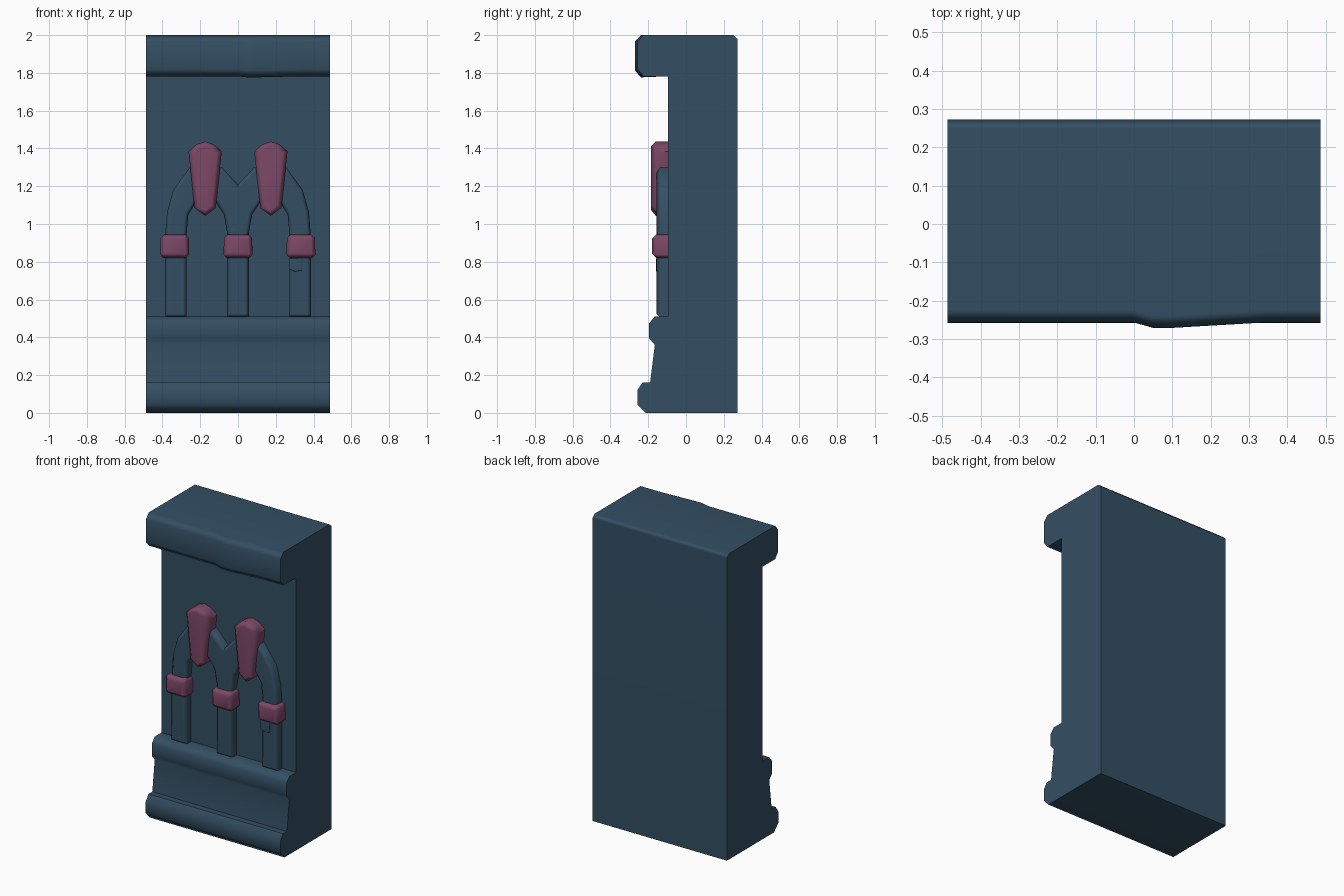
import bpy, bmesh, math

if "Cube" in bpy.data.objects:
    bpy.data.objects.remove(bpy.data.objects["Cube"])


def material(name, rgb):
    m = bpy.data.materials.new(name)
    m.diffuse_color = (*rgb, 1)
    m.use_nodes = True
    m.node_tree.nodes["Principled BSDF"].inputs["Base Color"].default_value = m.diffuse_color
    return m


SLATE = material("slate blue stone", (0.034, 0.078, 0.125))
ROSE = material("dusty rose stone", (0.20, 0.063, 0.13))


def finish(name, bm, mat):
    bmesh.ops.recalc_face_normals(bm, faces=bm.faces[:])
    me = bpy.data.meshes.new(name)
    bm.to_mesh(me)
    bm.free()
    ob = bpy.data.objects.new(name, me)
    bpy.context.collection.objects.link(ob)
    me.materials.append(mat)
    bpy.ops.object.select_all(action='DESELECT')
    ob.select_set(True)
    bpy.context.view_layer.objects.active = ob
    bpy.ops.object.shade_smooth_by_angle(angle=math.radians(55))
    wn = ob.modifiers.new("face weighted normals", 'WEIGHTED_NORMAL')
    wn.keep_sharp = True
    return ob


def relief(name, outline, front, bevel, mat, back=-0.085):
    """Plate with an x-z outline, standing off the wall, front rim bevelled."""
    bm = bmesh.new()
    rear = [bm.verts.new((x, back, z)) for x, z in outline]
    fore = [bm.verts.new((x, front, z)) for x, z in outline]
    bm.faces.new(rear)
    bm.faces.new(fore)
    n = len(outline)
    for i in range(n):
        j = (i + 1) % n
        bm.faces.new((rear[i], rear[j], fore[j], fore[i]))
    bmesh.ops.recalc_face_normals(bm, faces=bm.faces[:])
    rim = [e for e in bm.edges if all(v in fore for v in e.verts)]
    bmesh.ops.bevel(bm, geom=rim, offset=bevel, segments=1, affect='EDGES', profile=0.5)
    return finish(name, bm, mat)


# Wall with plinth and cornice: y-z profile swept along x
profile = [(0.272, 0), (-0.215, 0), (-0.258, 0.045), (-0.258, 0.12), (-0.23, 0.16),
           (-0.19, 0.16), (-0.165, 0.36), (-0.195, 0.395), (-0.195, 0.475),
           (-0.165, 0.51), (-0.095, 0.51), (-0.095, 1.782), (-0.225, 1.782),
           (-0.257, 1.82), (-0.257, 1.965), (-0.225, 2.0), (0.25, 2.0), (0.272, 1.978)]
# x position and forward swell of the uneven cornice
sections = [(-0.487, 0), (0, 0), (0.05, 0.014), (0.10, 0.014), (0.34, 0), (0.487, 0)]
bm = bmesh.new()
rings = []
for x, swell in sections:
    rings.append([bm.verts.new((x, y - (swell if z > 1.7 and y < -0.2 else 0),
                                z - (0.4 * swell if 1.7 < z < 1.9 and y < -0.2 else 0)))
                  for y, z in profile])
for a, b in zip(rings, rings[1:]):
    for i in range(len(profile)):
        j = (i + 1) % len(profile)
        bm.faces.new((a[i], a[j], b[j], b[i]))
bm.faces.new(rings[0])
bm.faces.new(rings[-1])
finish("wall_panel", bm, SLATE)

# Twin arches on three columns, one outline mirrored about x = 0
half = [(0.085, 1.30), (0.255, 1.30), (0.343, 1.18), (0.376, 1.06), (0.386, 0.93),
        (0.386, 0.505), (0.272, 0.505), (0.272, 0.95), (0.263, 1.05), (0.225, 1.11),
        (0.172, 1.15), (0.115, 1.11), (0.075, 1.05), (0.057, 0.95), (0.057, 0.505)]
relief("twin_arches", [(0, 1.21)] + half + [(-x, z) for x, z in reversed(half)],
       -0.155, 0.02, SLATE)

# Small chip standing out on the right column
relief("column_chip", [(0.272, 0.82), (0.272, 0.762), (0.30, 0.748), (0.34, 0.755), (0.34, 0.82)],
       -0.160, 0.004, SLATE, -0.15)

# Keystones
for side, label in ((-1, "left"), (1, "right")):
    c = side * 0.174
    right = [(0.045, 1.422), (0.088, 1.385), (0.056, 1.085)]
    pts = [(0, 1.437)] + right + [(0, 1.043)] + [(-x, z) for x, z in reversed(right)]
    relief(label + "_keystone", [(c + x, z) for x, z in pts], -0.184, 0.024, ROSE)

# Column bands
for c, label in ((-0.335, "left"), (0, "middle"), (0.333, "right")):
    q = [(0.055, 0.944), (0.074, 0.927), (0.077, 0.838), (0.06, 0.82)]
    pts = q + [(-x, z) for x, z in reversed(q)]
    relief(label + "_column_band", [(c + x, z) for x, z in pts], -0.18, 0.022, ROSE)
